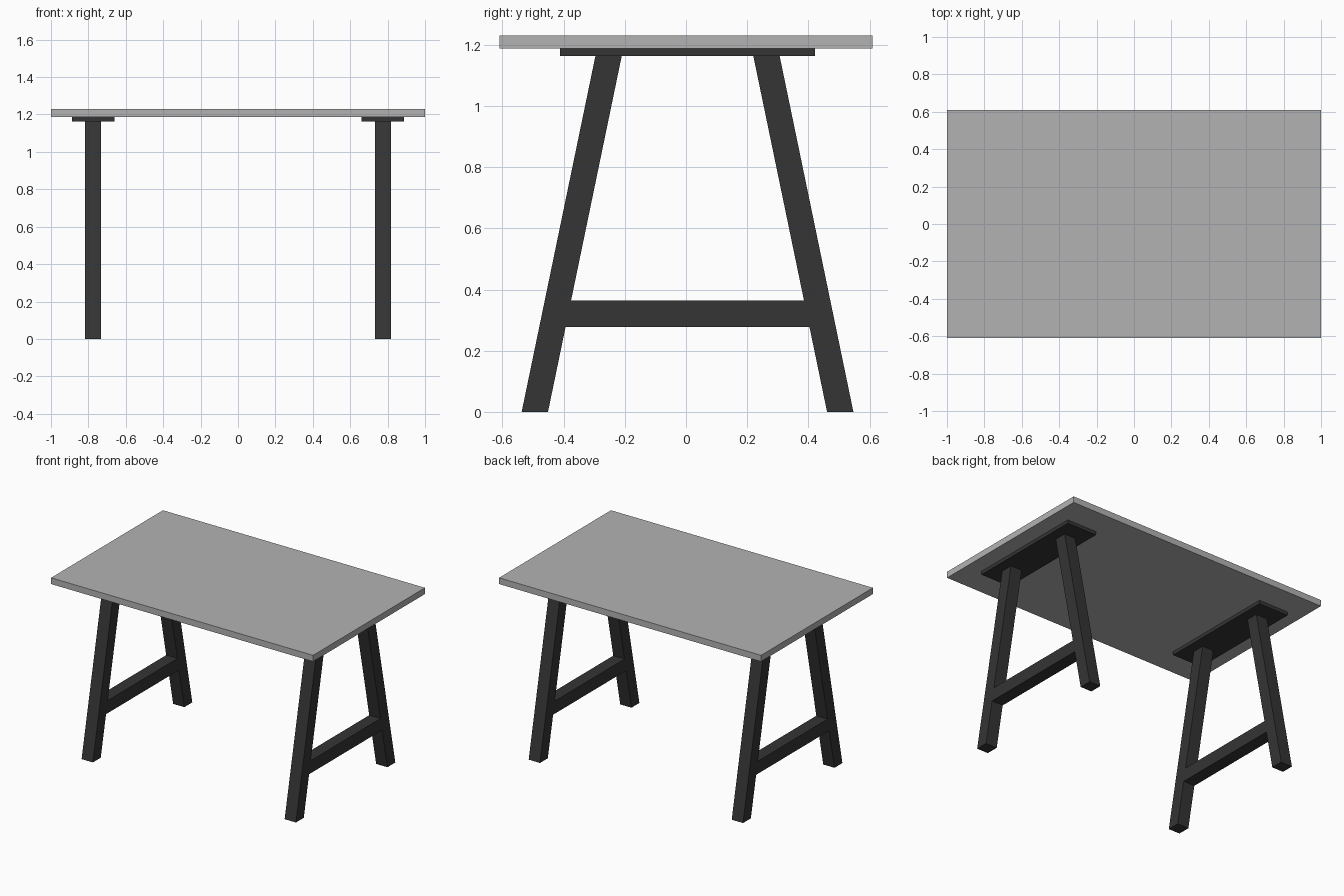
import bpy, bmesh

if "Cube" in bpy.data.objects:
    bpy.data.objects.remove(bpy.data.objects["Cube"])

def material(name, v):
    m = bpy.data.materials.new(name)
    m.diffuse_color = (v, v, v, 1)
    m.use_nodes = True
    m.node_tree.nodes["Principled BSDF"].inputs["Base Color"].default_value = m.diffuse_color
    return m

GREY = material("light grey top", 0.45)
DARK = material("dark metal", 0.035)
CY = 0.005                       # trestles sit slightly off centre in y
TOP_Z, PLATE_Z, PLATE_TOP = 1.23, 1.163, 1.187

def prism(name, profile, x0, x1, mat):
    """Extrude a (y, z) profile from x0 to x1."""
    bm = bmesh.new()
    face = bm.faces.new([bm.verts.new((x0, y, z)) for y, z in profile])
    ext = bmesh.ops.extrude_face_region(bm, geom=[face])
    moved = [g for g in ext["geom"] if isinstance(g, bmesh.types.BMVert)]
    bmesh.ops.translate(bm, verts=moved, vec=(x1 - x0, 0, 0))
    bmesh.ops.recalc_face_normals(bm, faces=bm.faces)
    me = bpy.data.meshes.new(name)
    bm.to_mesh(me)
    bm.free()
    me.materials.append(mat)
    ob = bpy.data.objects.new(name, me)
    bpy.context.collection.objects.link(ob)

def rect(y0, y1, z0, z1):
    return [(y0, z0), (y1, z0), (y1, z1), (y0, z1)]

# Tabletop
prism("tabletop", rect(-0.61, 0.61, PLATE_TOP, TOP_Z), -1, 1, GREY)

# Inner edge of a leg, measured from the trestle centre
def inner(z):
    return 0.456 + (0.215 - 0.456) * z / PLATE_Z

LEG = 0.086
for side, s in (("left", -1), ("right", 1)):
    cx = s * 0.775
    # Mounting plate
    prism(side + "_mounting_plate", rect(CY - 0.416, CY + 0.416, PLATE_Z, PLATE_TOP),
          cx - 0.1135, cx + 0.1135, DARK)
    # Splayed legs
    for end, e in (("front", -1), ("back", 1)):
        b, t = inner(0), inner(PLATE_Z)
        prism(side + "_" + end + "_leg",
              [(CY + e * b, 0), (CY + e * (b + LEG), 0),
               (CY + e * (t + LEG), PLATE_Z), (CY + e * t, PLATE_Z)],
              cx - LEG / 2, cx + LEG / 2, DARK)
    # Crossbar cut to the slope of the legs
    lo, hi = 0.278, 0.365
    prism(side + "_crossbar",
          [(CY - inner(lo), lo), (CY + inner(lo), lo),
           (CY + inner(hi), hi), (CY - inner(hi), hi)],
          cx - LEG / 2, cx + LEG / 2, DARK)
